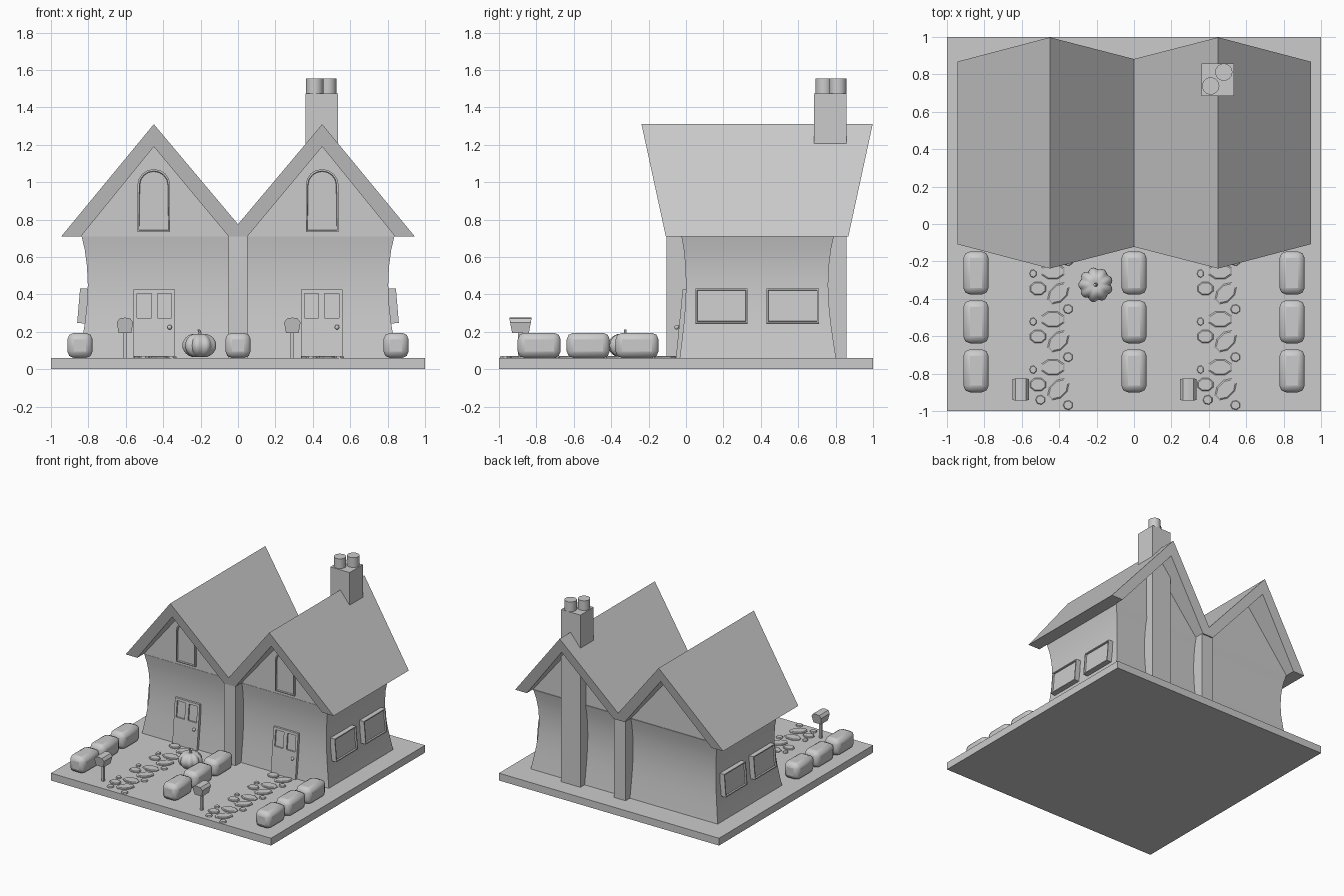
import bpy, bmesh, math
from mathutils import Matrix, Vector

if "Cube" in bpy.data.objects:
    bpy.data.objects.remove(bpy.data.objects["Cube"])

GROUND = 0.06
CX = 0.4475          # centre of each house half


def finish(name, bm, smooth=None, bevel=0, segs=1):
    bmesh.ops.recalc_face_normals(bm, faces=bm.faces)
    me = bpy.data.meshes.new(name)
    bm.to_mesh(me)
    bm.free()
    ob = bpy.data.objects.new(name, me)
    bpy.context.collection.objects.link(ob)
    if bevel:
        m = ob.modifiers.new("bevel", 'BEVEL')
        m.width, m.segments = bevel, segs
    if smooth:
        bpy.ops.object.select_all(action='DESELECT')
        ob.select_set(True)
        bpy.context.view_layer.objects.active = ob
        bpy.ops.object.shade_smooth_by_angle(angle=math.radians(smooth))
    return ob


def add_box(bm, x0, x1, y0, y1, z0, z1):
    m = Matrix.Translation(((x0 + x1) / 2, (y0 + y1) / 2, (z0 + z1) / 2))
    m = m @ Matrix.Diagonal((x1 - x0, y1 - y0, z1 - z0, 1))
    return bmesh.ops.create_cube(bm, size=1, matrix=m)['verts']


def box(name, *dims, **kw):
    bm = bmesh.new()
    add_box(bm, *dims)
    return finish(name, bm, **kw)


def loft(bm, rings):
    vs = [[bm.verts.new(p) for p in r] for r in rings]
    n = len(vs[0])
    for a, b in zip(vs, vs[1:]):
        for i in range(n):
            bm.faces.new((a[i], a[(i + 1) % n], b[(i + 1) % n], b[i]))
    bm.faces.new(vs[0])
    return bm.faces.new(vs[-1])


def panel(name, pts, origin, u, v, w, depth, rim, recess):
    """Framed panel: outline extruded along w, front inset and pushed in."""
    o, u, v, w = (Vector(a) for a in (origin, u, v, w))
    base = [o + u * a + v * b for a, b in pts]
    bm = bmesh.new()
    front = loft(bm, [base, [p + w * depth for p in base]])
    bmesh.ops.recalc_face_normals(bm, faces=bm.faces)
    bmesh.ops.inset_region(bm, faces=[front], thickness=rim)
    r = bmesh.ops.inset_region(bm, faces=[front], thickness=0.003)
    for vert in front.verts:
        vert.co -= w * recess
    return finish(name, bm)


# Base slab
box("base_slab", -1, 1, -1, 1, 0, GROUND)

# Flared walls
bm = bmesh.new()
rings = []
for z, d in ((.06, .042), (.15, .028), (.25, .014), (.35, .004), (.45, 0),
             (.55, .004), (.64, .015), (.71, .03)):
    x, y0, y1 = .803 + d * 1.1, -d * .8, .76 + d
    rings.append([(-x, y0, z), (x, y0, z), (x, y1, z), (-x, y1, z)])
loft(bm, rings)
finish("walls", bm, smooth=30)

# Gable walls above the eaves
for s in (-1, 1):
    bm = bmesh.new()
    tri = [(s * .05, .71), (s * .84, .71), (s * .45, 1.20)]
    loft(bm, [[(x, y, z) for x, z in tri] for y in (-.022, .785)])
    finish("gable_wall", bm)

# Double-gabled roof, its ends leaning outwards
section = [(-.945, .71), (-.45, 1.31), (0, .775), (.45, 1.31), (.945, .71), (.84, .71),
           (.45, 1.19), (.05, .71), (-.05, .71), (-.45, 1.19), (-.84, .71)]
bm = bmesh.new()
loft(bm, [[(x, y + k * (z - .71) * .13 / .6, z) for x, z in section]
          for y, k in ((-.108, -1), (.868, 1))])
finish("roof", bm)

# Party wall pillar and chimney
box("party_wall", -.052, .052, -.105, .858, GROUND, .712)
box("chimney", .36, .535, .685, .857, GROUND, 1.475)
for x, y in ((.41, .738), (.48, .812)):
    bm = bmesh.new()
    bmesh.ops.create_cone(bm, cap_ends=True, segments=24, radius1=.046, radius2=.046,
                          depth=.08, matrix=Matrix.Translation((x, y, 1.515)))
    finish("chimney_pot", bm, smooth=40)

# Side windows
for s in (-1, 1):
    for y0, y1 in ((.05, .33), (.43, .71)):
        panel("side_window", [(y0, 0), (y1, 0), (y1, .185), (y0, .185)],
              (s * .815, 0, .245), (0, 1, 0), (-s * .085, 0, 1), (s, 0, .04), .045, .012, .012)

# Arched attic windows
arch = [(-.0875, .735), (.0875, .735)]
arch += [(.0875 * math.cos(a), .985 + .085 * math.sin(a))
         for a in (math.pi * i / 8 for i in range(9))]
for s in (-1, 1):
    panel("attic_window", arch, (s * .45, -.015, 0), (1, 0, 0), (0, 0, 1), (0, -1, 0),
          .025, .01, .012)


def door(cx):
    bm = bmesh.new()
    add_box(bm, -.112, .112, -.006, .03, .06, .425)          # backing
    for x0, x1 in ((-.112, -.092), (-.016, .016), (.092, .112)):
        add_box(bm, x0, x1, -.018, 0, .275, .405)             # stiles
    add_box(bm, -.112, .112, -.018, 0, .06, .275)
    add_box(bm, -.112, .112, -.018, 0, .405, .425)
    bmesh.ops.create_uvsphere(bm, u_segments=10, v_segments=6, radius=.013,
                              matrix=Matrix.Translation((.082, -.03, .225)))
    for v in bm.verts:                                        # lean with the wall
        v.co.y -= .036 * (1 - (v.co.z - .06) / .365)
        v.co.x += cx
    finish("door", bm, smooth=40)


def mailbox(cx):
    cx -= .157
    box("mailbox_post", cx - .01, cx + .01, -.897, -.875, GROUND, .21)
    prof = [(-.034, .195), (.034, .195), (.044, .25), (.028, .272), (0, .276),
            (-.028, .272), (-.044, .25)]
    bm = bmesh.new()
    loft(bm, [[(cx + x, -.885 + k * (.045 + .015 * min(1, (z - .195) / .08)), z)
               for x, z in prof] for k in (-1, 1)])
    finish("mailbox", bm)


def stone(x, y, rx, ry, tilt, n):
    bm = bmesh.new()
    rot = Matrix.Rotation(math.radians(tilt), 2)
    rings = []
    for k, z in ((1, GROUND), (1, .066), (.86, .071)):
        ring = []
        for i in range(n):
            a = math.tau * (i + .5) / n
            p = rot @ Vector((rx * k * math.cos(a), ry * k * math.sin(a)))
            ring.append((x + p.x, y + p.y, z))
        rings.append(ring)
    loft(bm, rings)
    finish("path_stone", bm)


# Doors, mailboxes and stone paths, one set per house
pattern = [(.013, -.253, .068, .045, 0, 8), (.043, -.37, .07, .045, 45, 8),
           (-.066, -.345, .046, .038, 0, 8), (-.092, -.265, .019, .022, 0, 7),
           (.095, -.455, .027, .026, 0, 7)]
for s in (-1, 1):
    cx = s * CX
    door(cx)
    mailbox(cx)
    for row in range(-1, 3):
        for x, y, rx, ry, t, n in pattern:
            y -= row * .2567
            if y < -.06:
                stone(cx + x, y, rx, ry, t, n)
    stone(cx - .053, -.94, .027, .026, 0, 7)

# Hedges
for x in (-.845, 0, .845):
    for y in (-.262, -.523, -.785):
        box("hedge", x - .0675, x + .0675, y - .115, y + .115, GROUND, .195,
            bevel=.036, segs=2, smooth=35)

# Ribbed pumpkin with stem
bm = bmesh.new()
bmesh.ops.create_uvsphere(bm, u_segments=48, v_segments=14, radius=1)
for v in bm.verts:
    rho = math.hypot(v.co.x, v.co.y)
    lobe = .86 + .14 * abs(math.sin(4.5 * math.atan2(v.co.y, v.co.x)))
    dip = .22 * max(0, 1 - rho / .5)
    v.co = (-.205 + v.co.x * .093 * lobe, -.325 + v.co.y * .093 * lobe,
            .127 + .07 * v.co.z * (1 - dip))
finish("pumpkin", bm, smooth=45)
bm = bmesh.new()
loft(bm, [[(-.205 + dx + r * math.cos(a), -.325 + r * math.sin(a), z)
           for a in (math.tau * i / 6 for i in range(6))]
          for dx, r, z in ((0, .014, .175), (.002, .008, .195), (-.005, .007, .212))])
finish("pumpkin_stem", bm)
